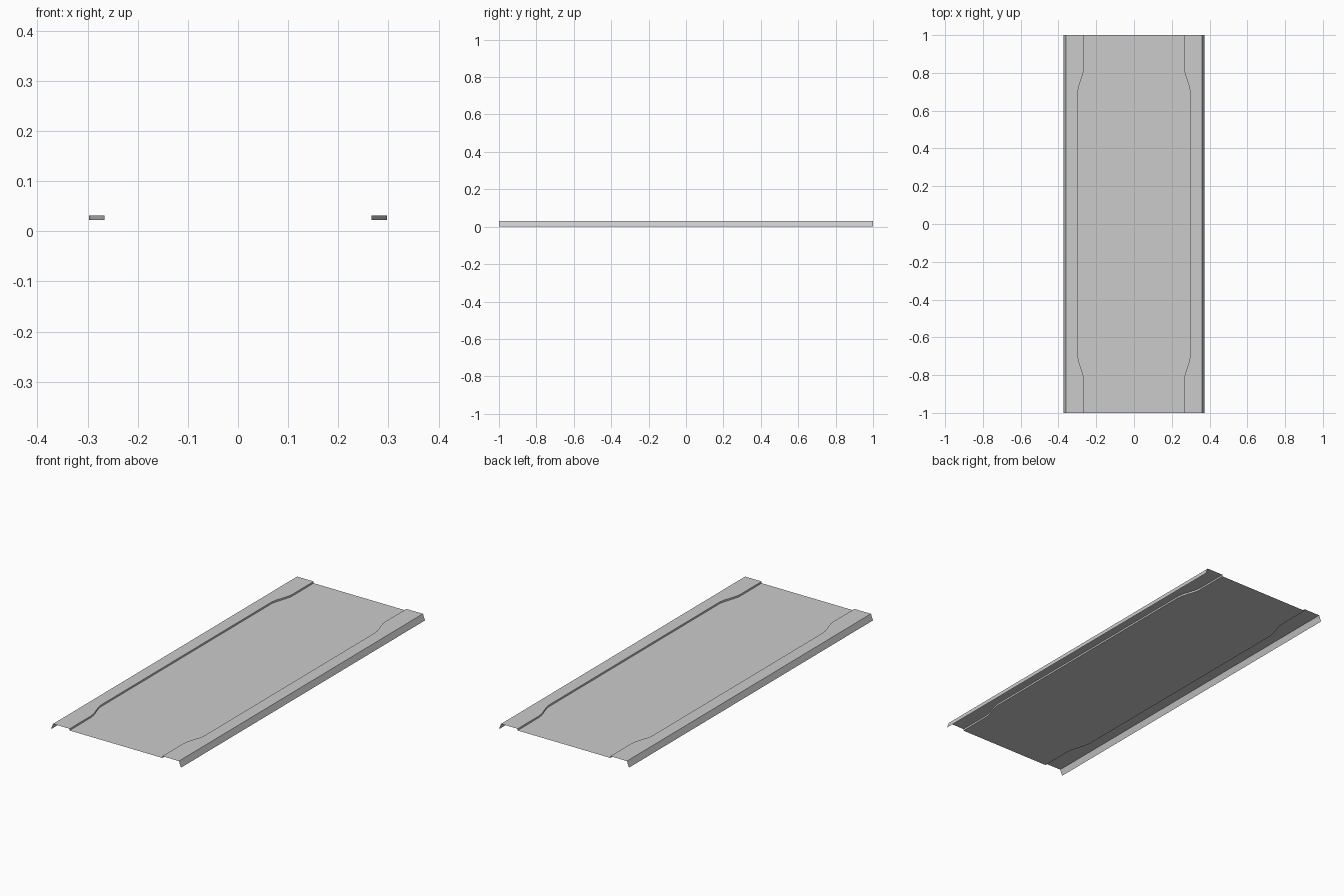
import bpy

if "Cube" in bpy.data.objects:
    bpy.data.objects.remove(bpy.data.objects["Cube"])

ROAD_Z, WALK_Z = 0.022, 0.031
WALK_X, SKIRT_X = 0.361, 0.373

# Half of the kerb line as (x, y); mirrored to run the full length
half = [(0.297, 0.70), (0.293, 0.725), (0.285, 0.75), (0.275, 0.78),
        (0.268, 0.805), (0.266, 0.828), (0.266, 1.0)]
kerb = [(x, -y) for x, y in reversed(half)] + half


def strip(name, inner, outer, mirror=True):
    """Open sheet between two rails of equal length, mirrored across x."""
    n = len(inner)
    faces = [(i, i + n, i + n + 1, i + 1) for i in range(n - 1)]
    mesh = bpy.data.meshes.new(name)
    mesh.from_pydata(inner + outer, [], faces)
    obj = bpy.data.objects.new(name, mesh)
    bpy.context.collection.objects.link(obj)
    if mirror:
        mod = obj.modifiers.new("Mirror", 'MIRROR')
        mod.use_axis[0] = True
        mod.use_mirror_merge = False
    return obj


# Rails along the length
road_edge = [(x, y, ROAD_Z) for x, y in kerb]
road_edge_left = [(-x, y, ROAD_Z) for x, y in kerb]
kerb_top = [(x, y, WALK_Z) for x, y in kerb]
walk_edge = [(WALK_X, y, WALK_Z) for x, y in kerb]

# Road bed between the kerbs
strip("road", road_edge_left, road_edge, mirror=False)
# Low vertical kerb faces
strip("kerbs", road_edge, kerb_top)
# Raised pavements
strip("pavements", kerb_top, walk_edge)
# Sloping outer skirts down to the ground
strip("outer_skirts", [(WALK_X, -1, WALK_Z), (WALK_X, 1, WALK_Z)],
      [(SKIRT_X, -1, 0), (SKIRT_X, 1, 0)])
